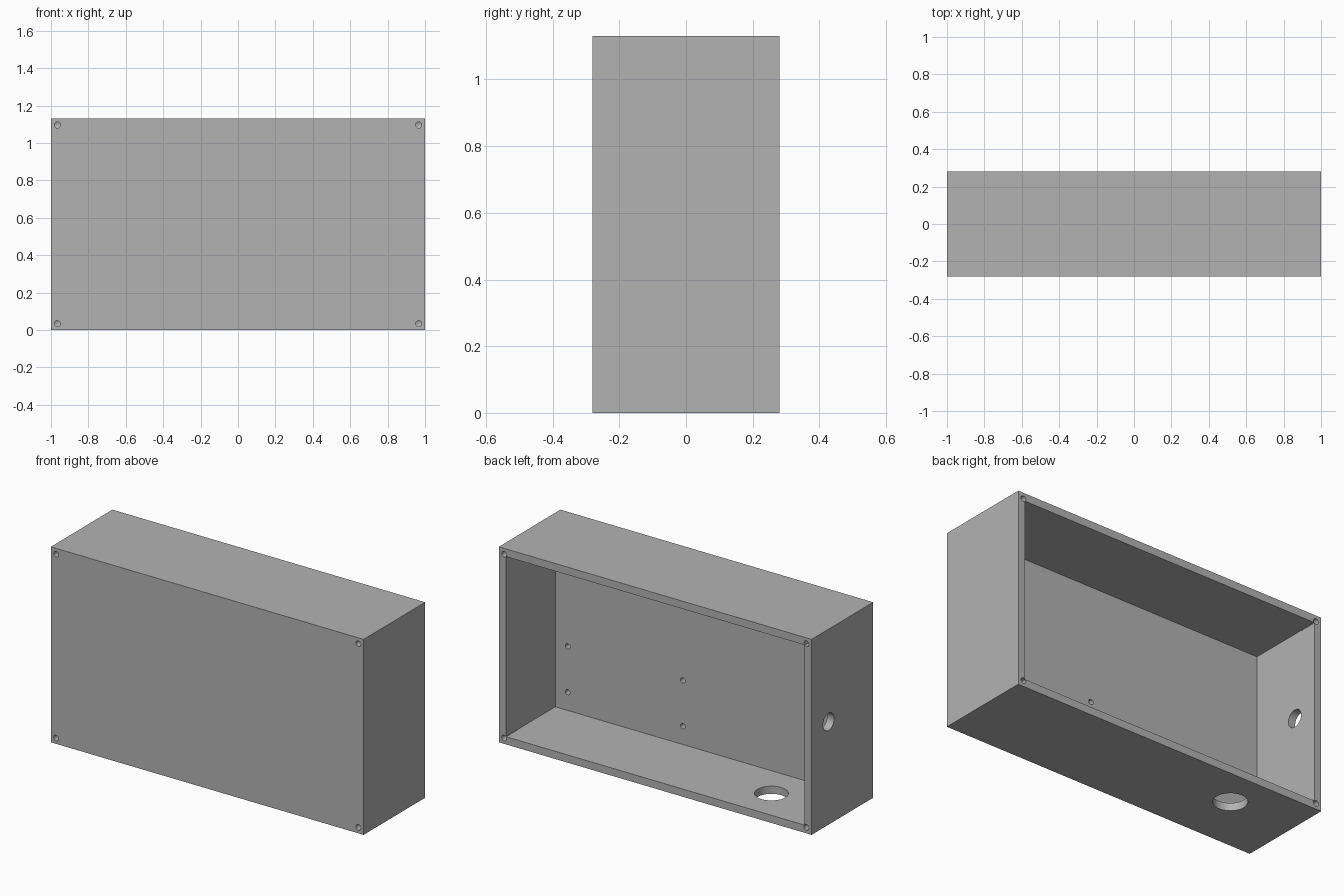
import bpy, bmesh
from math import radians
from mathutils import Matrix, Vector

if "Cube" in bpy.data.objects:
    bpy.data.objects.remove(bpy.data.objects["Cube"], do_unlink=True)

WIDTH, DEPTH, HEIGHT = 2.0, 0.562, 1.13
WALL, PANEL = 0.063, 0.11          # side walls, thick front panel
FRONT, BACK = -DEPTH / 2, DEPTH / 2
FLOOR = PANEL + FRONT              # inner face of the front panel

grey = bpy.data.materials.new("grey plastic")
grey.use_nodes = True
colour = (0.45, 0.45, 0.45, 1)
grey.diffuse_color = colour
grey.node_tree.nodes["Principled BSDF"].inputs["Base Color"].default_value = colour


def make_object(name, bm):
    bmesh.ops.recalc_face_normals(bm, faces=bm.faces)
    mesh = bpy.data.meshes.new(name)
    bm.to_mesh(mesh)
    bm.free()
    mesh.materials.append(grey)
    obj = bpy.data.objects.new(name, mesh)
    bpy.context.collection.objects.link(obj)
    return obj


def add_drill(bm, start, direction, radius, length, pointed=False):
    """Cylinder from start along direction, optionally with a drill tip."""
    axis = Vector(direction)
    turn = axis.to_track_quat('Z', 'Y').to_matrix().to_4x4()
    place = Matrix.Translation(Vector(start) + axis * length / 2) @ turn
    new = bmesh.ops.create_cone(bm, cap_ends=True, segments=32, radius1=radius,
                                radius2=radius, depth=length, matrix=place)
    if pointed:
        faces = {f for v in new["verts"] for f in v.link_faces}
        end = max(faces, key=lambda f: f.calc_center_median().dot(axis))
        tip = bmesh.ops.poke(bm, faces=[end])["verts"][0]
        tip.co += axis * radius * 0.6


# Box body, hollowed from the open back
bm = bmesh.new()
bmesh.ops.create_cube(bm, size=1, matrix=Matrix.Translation((0, 0, HEIGHT / 2))
                      @ Matrix.Diagonal((WIDTH, DEPTH, HEIGHT, 1)))
back = max(bm.faces, key=lambda f: f.calc_center_median().y)
bmesh.ops.inset_region(bm, faces=[back], thickness=WALL)
pocket = bmesh.ops.extrude_discrete_faces(bm, faces=[back])["faces"][0]
for v in pocket.verts:
    v.co.y = FLOOR
box = make_object("enclosure_body", bm)

# All drilled holes as one cutter
bm = bmesh.new()
GAP = 0.02
edge = 0.034
for x in (-WIDTH / 2 + edge, WIDTH / 2 - edge):
    for z in (edge, HEIGHT - edge):
        # Corner screw holes, front and back
        add_drill(bm, (x, FRONT - GAP, z), (0, 1, 0), 0.016, 0.12, True)
        add_drill(bm, (x, BACK + GAP, z), (0, -1, 0), 0.016, 0.12, True)
# Mounting holes inside the front panel
for x in (0.14, 0.876):
    for z in (0.15, 0.415):
        add_drill(bm, (x, FLOOR + GAP, z), (0, -1, 0), 0.015, 0.08, True)
# Cable hole in the side wall and larger hole in the floor
add_drill(bm, (-WIDTH / 2 - GAP, 0.126, 0.594), (1, 0, 0), 0.05, WALL + 2 * GAP)
add_drill(bm, (-0.587, 0.058, -GAP), (0, 0, 1), 0.089, WALL + 2 * GAP)
drills = make_object("hole_cutter", bm)
drills.hide_render = True

# Cut the holes and drop the cutter
cut = box.modifiers.new("holes", 'BOOLEAN')
cut.operation = 'DIFFERENCE'
cut.solver = 'EXACT'
cut.object = drills
bpy.ops.object.select_all(action='DESELECT')
bpy.context.view_layer.objects.active = box
box.select_set(True)
bpy.ops.object.modifier_apply(modifier=cut.name)
bpy.data.objects.remove(drills, do_unlink=True)
bpy.ops.object.shade_smooth_by_angle(angle=radians(30))
